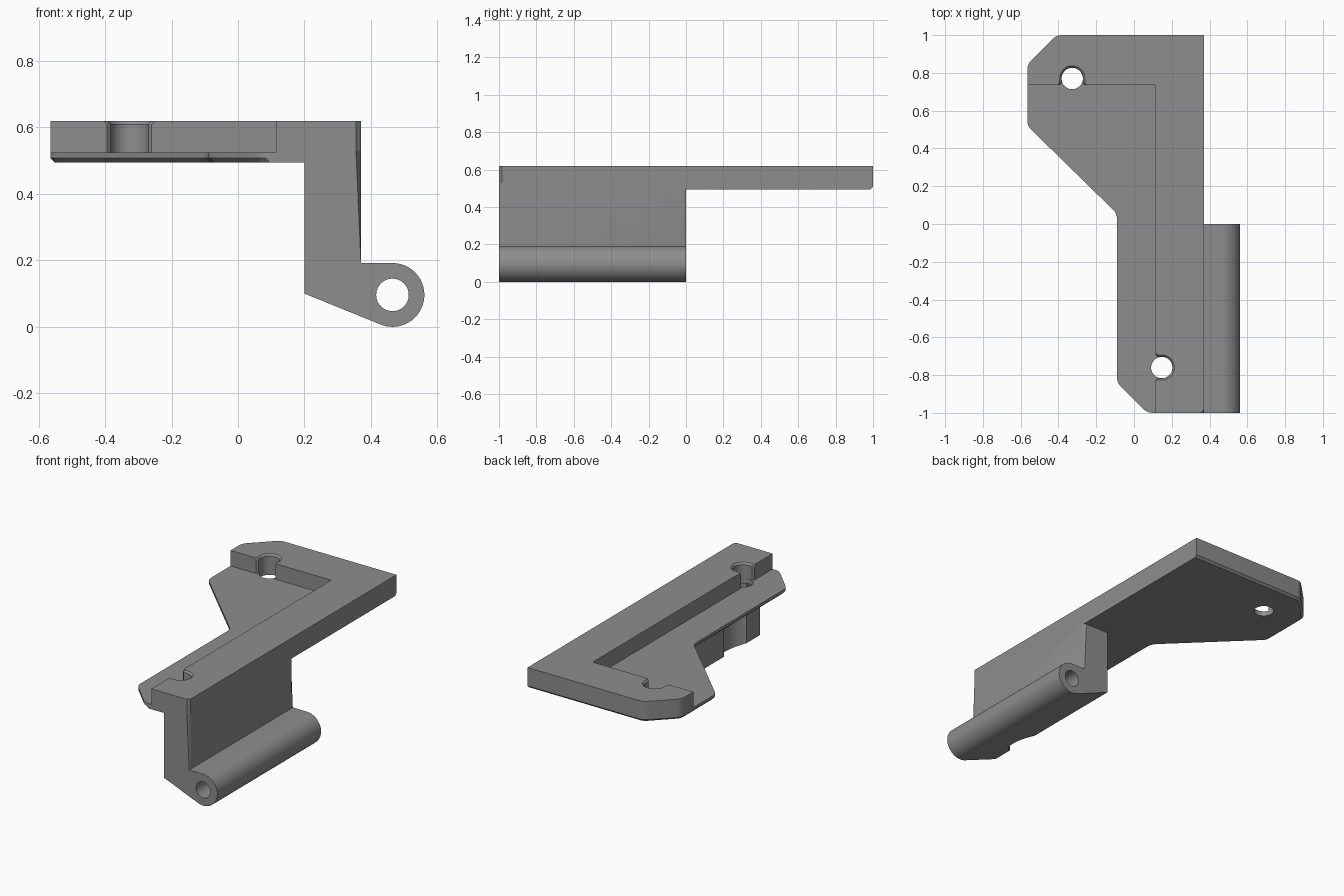
import bpy, bmesh, math
from mathutils import Vector

if "Cube" in bpy.data.objects:
    bpy.data.objects.remove(bpy.data.objects["Cube"])

grey = bpy.data.materials.new("mid_grey")
grey.diffuse_color = (0.27, 0.27, 0.27, 1)
grey.use_nodes = True
grey.node_tree.nodes["Principled BSDF"].inputs["Base Color"].default_value = grey.diffuse_color


def loft(name, rings):
    """Closed solid through rings of equal point count."""
    bm = bmesh.new()
    loops = [[bm.verts.new(p) for p in ring] for ring in rings]
    n = len(loops[0])
    bm.faces.new(loops[0])
    bm.faces.new(loops[-1])
    for a, b in zip(loops, loops[1:]):
        for i in range(n):
            j = (i + 1) % n
            bm.faces.new((a[i], a[j], b[j], b[i]))
    bmesh.ops.recalc_face_normals(bm, faces=bm.faces[:])
    mesh = bpy.data.meshes.new(name)
    bm.to_mesh(mesh)
    bm.free()
    mesh.materials.append(grey)
    ob = bpy.data.objects.new(name, mesh)
    bpy.context.collection.objects.link(ob)
    return ob


def bevel(ob, test, width, segments=1):
    """Bevel the edges whose two end points pass the test."""
    bm = bmesh.new()
    bm.from_mesh(ob.data)
    edges = [e for e in bm.edges if test(e.verts[0].co, e.verts[1].co)]
    bmesh.ops.bevel(bm, geom=edges, offset=width, offset_type='OFFSET',
                    segments=segments, profile=0.5, affect='EDGES')
    bm.to_mesh(ob.data)
    bm.free()


def arc(cx, cy, r, a0, a1, n):
    return [(cx + r * math.cos(math.radians(a0 + (a1 - a0) * i / n)),
             cy + r * math.sin(math.radians(a0 + (a1 - a0) * i / n)))
            for i in range(n + 1)]


def prism(name, pts, z0, z1):
    return loft(name, [[(x, y, z) for x, y in pts] for z in (z0, z1)])


def combine(target, tool, op):
    m = target.modifiers.new(op.lower(), 'BOOLEAN')
    m.operation, m.object, m.solver = op, tool, 'EXACT'
    bpy.context.view_layer.objects.active = target
    bpy.ops.object.modifier_apply(modifier=m.name)
    bpy.data.objects.remove(tool)


# Top slab: rounded corners, chamfered lower rim
TOP, FLOOR, UNDER = 0.62, 0.525, 0.495
outline = [(0.37, 1), (-0.41, 1), (-0.565, 0.845), (-0.565, 0.52),
           (-0.09, 0.055), (-0.09, -0.84), (0.07, -1), (0.355, -1), (0.37, -0.985)]
bracket = prism("bracket", outline, UNDER, TOP)
bevel(bracket, lambda a, b: abs(a.z - b.z) > 0.05 and a.x < 0.2, 0.025, 4)
bevel(bracket, lambda a, b: max(a.z, b.z) < UNDER + 0.001
      and min(a.x, b.x) < 0.36 and (a.y + b.y) / 2 > -0.999, 0.013)

# Recess that leaves the raised L-shaped rim
combine(bracket, prism("recess", [(-0.8, -1.2), (0.115, -1.2), (0.115, 0.735),
                                  (-0.8, 0.735)], FLOOR, 0.8), 'DIFFERENCE')

# Hanging wall with hinge barrel, profile in x-z
profile = [(0.2, 0.53), (0.2, 0.1)] + arc(0.465, 0.096, 0.096, -112, 90, 40)
profile += [(0.37, 0.192), (0.37, 0.53)]
wall = loft("wall", [[(x, y, z) for x, z in profile] for y in (-1, 0)])
bevel(wall, lambda a, b: abs(a.x - 0.37) + abs(b.x - 0.37) < 0.001
      and abs(a.z - b.z) > 0.1, 0.015)
combine(bracket, wall, 'UNION')

# Hinge pin hole
pin = arc(0.465, 0.096, 0.049, 0, 352.5, 47)
combine(bracket, loft("pin_hole", [[(x, y, z) for x, z in pin] for y in (-1.2, 0.2)]),
        'DIFFERENCE')


def slot(r, mouth):
    """U outline opening towards -y, with flared lips."""
    return (arc(0, 0, r, 0, 180, 24)
            + [(-r, 0.01 - mouth), (-r - 0.01, -mouth), (-r - 0.01, -0.15),
               (r + 0.01, -0.15), (r + 0.01, -mouth), (r, 0.01 - mouth)])


# Screw holes, each opening into the recess through a slot
for cx, cy, mouth, turn in ((-0.327, 0.77, 0.035, 0), (0.147, -0.76, 0.032, -90)):
    c, s = math.cos(math.radians(turn)), math.sin(math.radians(turn))
    rings = [[(cx + x * c - y * s, cy + x * s + y * c, z) for x, y in slot(r, mouth)]
             for z, r in ((FLOOR, 0.057), (0.609, 0.057), (0.631, 0.077))]
    combine(bracket, loft("screw_slot", rings), 'DIFFERENCE')
    combine(bracket, prism("screw_hole", arc(cx, cy, 0.0565, 0, 352.5, 47), 0.45, 0.6),
            'DIFFERENCE')

# Screw clearance groove down the inner side of the wall
combine(bracket, prism("groove", arc(0.147, -0.76, 0.12, 0, 352.5, 47), -0.1, UNDER),
        'DIFFERENCE')

bpy.ops.object.select_all(action='DESELECT')
bracket.select_set(True)
bpy.context.view_layer.objects.active = bracket
bpy.ops.object.shade_smooth_by_angle(angle=math.radians(25))
